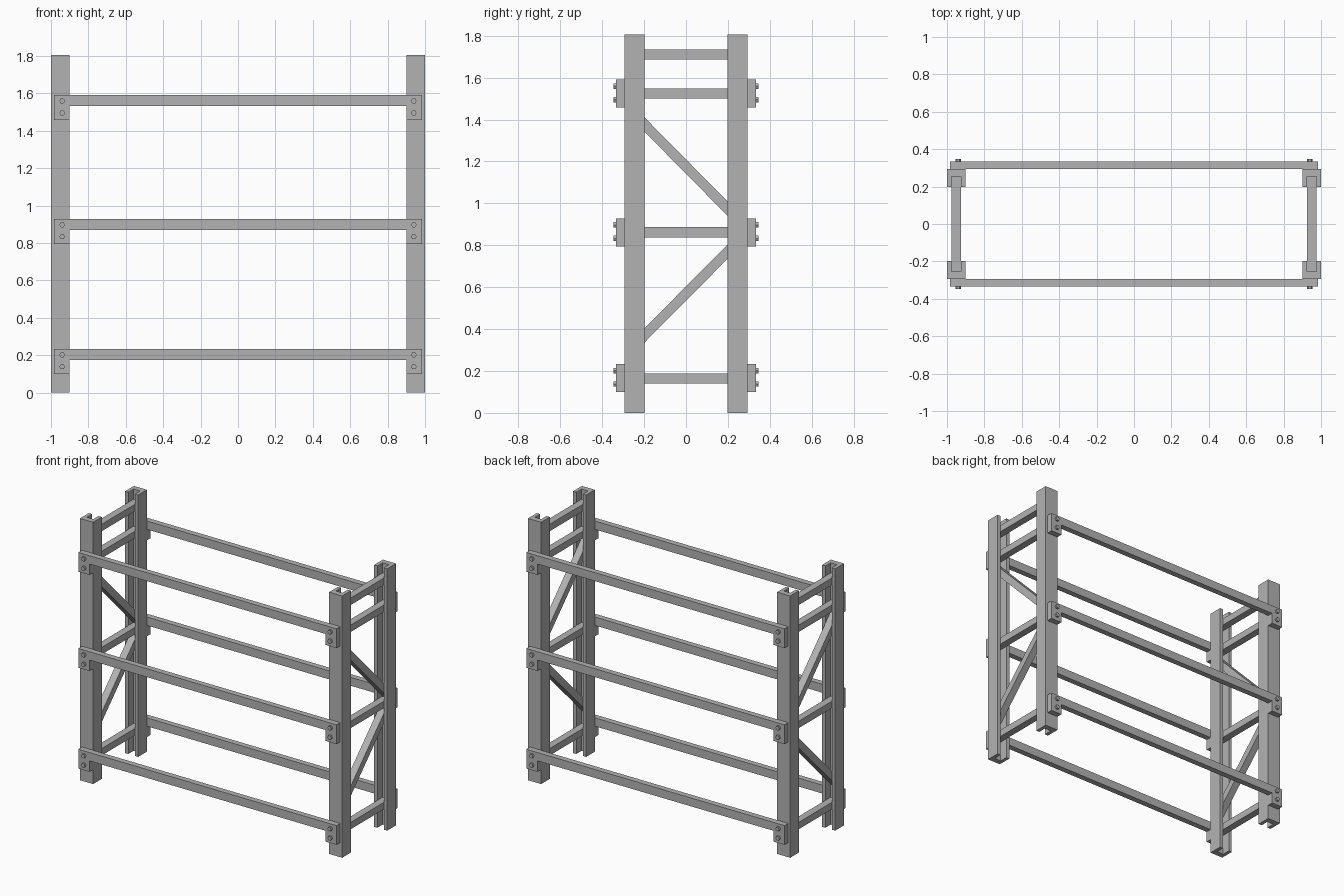
import bpy
import bmesh
import math

cube = bpy.data.objects.get("Cube")
if cube:
    bpy.data.objects.remove(cube, do_unlink=True)

# One plain steel colour
STEEL = (0.45, 0.45, 0.45, 1.0)
steel = bpy.data.materials.new("grey steel")
steel.diffuse_color = STEEL
steel.use_nodes = True
steel.node_tree.nodes["Principled BSDF"].inputs["Base Color"].default_value = STEEL

HEIGHT = 1.805
POST_IN, POST_OUT = 0.197, 0.293     # post depth range in y
WALL = 0.025                         # post flange thickness
WEB = 0.255                          # inner face of the post web
BEAM_OUT, BOLT_OUT = 0.333, 0.347
PLATE_X = 0.984
BRACE_H = 0.048
BEAM_TOPS = (0.233, 0.928, 1.59)
BRACE_Z = (0.165, 0.862, 1.525, 1.711)
DIAGONALS = ((0.371, 0.768), (1.375, 0.976))   # heights at front and back posts


def prism(name, profile, place, start, end):
    """Extrude a 2D profile from start to end; place maps (u, v, w) to xyz."""
    bm = bmesh.new()
    base = bm.faces.new([bm.verts.new(place(u, v, start)) for u, v in profile])
    solid = bmesh.ops.extrude_face_region(bm, geom=[base])
    for vert in solid["geom"]:
        if isinstance(vert, bmesh.types.BMVert):
            u, v = profile[min(range(len(profile)), key=lambda i: sum(
                (a - b) ** 2 for a, b in zip(place(*profile[i], start), vert.co)))]
            vert.co = place(u, v, end)
    bmesh.ops.recalc_face_normals(bm, faces=bm.faces)
    mesh = bpy.data.meshes.new(name)
    bm.to_mesh(mesh)
    bm.free()
    mesh.materials.append(steel)
    obj = bpy.data.objects.new(name, mesh)
    bpy.context.collection.objects.link(obj)
    return obj


def along_x(u, v, w):
    return (w, u, v)


def along_y(u, v, w):
    return (u, w, v)


def along_z(u, v, w):
    return (u, v, w)


# Upright posts: channels that open towards the middle of each end frame
for sx, side in ((1, "left"), (-1, "right")):
    for sy, end in ((-1, "front"), (1, "back")):
        lo, hi = 0.9, 1.0
        channel = [(lo, POST_IN), (lo, POST_OUT), (hi, POST_OUT), (hi, POST_IN),
                   (hi - WALL, POST_IN), (hi - WALL, WEB),
                   (lo + WALL, WEB), (lo + WALL, POST_IN)]
        prism(f"{end}_{side}_post", [(sx * x, sy * y) for x, y in channel],
              along_z, 0, HEIGHT)

    # Horizontal and diagonal braces seated in the channels
    x0, x1 = sx * (0.9 + WALL), sx * (1.0 - WALL)
    h = BRACE_H / 2
    for i, z in enumerate(BRACE_Z):
        prism(f"{side}_cross_brace_{i + 1}",
              [(-WEB, z - h), (WEB, z - h), (WEB, z + h), (-WEB, z + h)],
              along_x, x0, x1)
    for i, (za, zb) in enumerate(DIAGONALS):
        slope = (zb - za) / (2 * POST_IN)
        mid = (za + zb) / 2
        rise = slope * WEB
        t = h * math.hypot(1, slope)
        prism(f"{side}_diagonal_brace_{i + 1}",
              [(-WEB, mid - rise - t), (WEB, mid + rise - t),
               (WEB, mid + rise + t), (-WEB, mid - rise + t)],
              along_x, x0, x1)

# Shelf beams with a bolted end plate at both ends
for sy, end in ((-1, "front"), (1, "back")):
    for level, top in enumerate(BEAM_TOPS, 1):
        under, low = top - 0.058, top - 0.133
        half = [(0.9, under), (0.9, low), (PLATE_X, low), (PLATE_X, top)]
        outline = half + [(-x, z) for x, z in reversed(half)]
        prism(f"{end}_beam_{level}", outline, along_y, sy * POST_OUT, sy * BEAM_OUT)
        for sx, side in ((1, "left"), (-1, "right")):
            for n, drop in enumerate((0.031, 0.095), 1):
                hexagon = [(sx * 0.94 + 0.015 * math.cos(k * math.pi / 3),
                            top - drop + 0.015 * math.sin(k * math.pi / 3))
                           for k in range(6)]
                prism(f"{end}_{side}_bolt_{level}_{n}", hexagon,
                      along_y, sy * BEAM_OUT, sy * BOLT_OUT)
